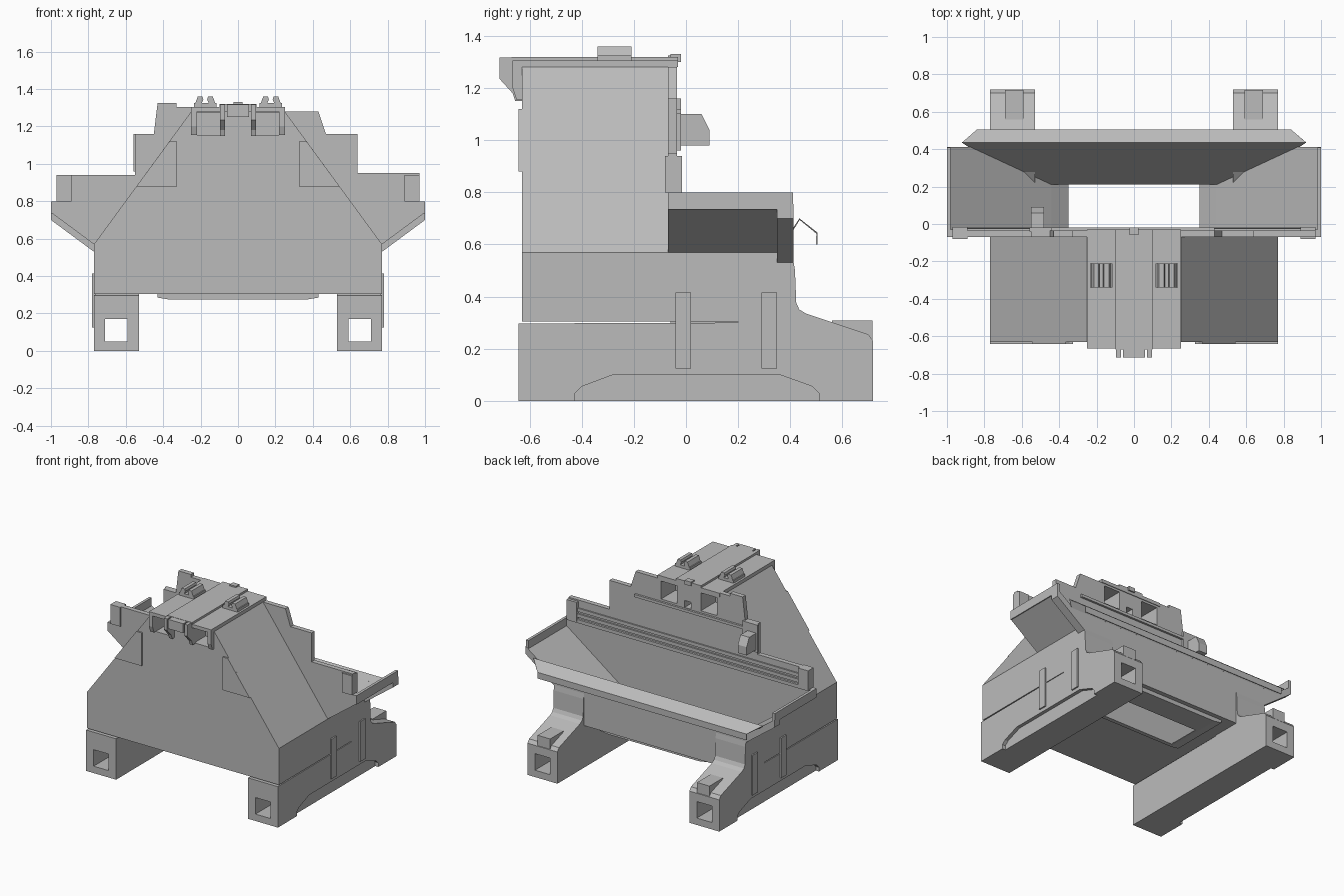
import bpy, bmesh
from mathutils import Vector

cube = bpy.data.objects.get("Cube")
if cube:
    bpy.data.objects.remove(cube, do_unlink=True)

grey = bpy.data.materials.new("housing_grey")
grey.use_nodes = True
COLOUR = (0.5, 0.5, 0.5, 1)
grey.diffuse_color = COLOUR
grey.node_tree.nodes["Principled BSDF"].inputs["Base Color"].default_value = COLOUR


def loft(name, rings, capped=True):
    """Join equal-length rings of points into a skin, closed when capped."""
    bm = bmesh.new()
    loops = [[bm.verts.new(p) for p in ring] for ring in rings]
    n = len(loops[0])
    for low, high in zip(loops, loops[1:]):
        for i in range(n if capped else n - 1):
            j = (i + 1) % n
            bm.faces.new((low[i], low[j], high[j], high[i]))
    if capped:
        bm.faces.new(loops[0])
        bm.faces.new(loops[-1])
    bmesh.ops.recalc_face_normals(bm, faces=bm.faces)
    mesh = bpy.data.meshes.new(name)
    bm.to_mesh(mesh)
    bm.free()
    mesh.materials.append(grey)
    ob = bpy.data.objects.new(name, mesh)
    bpy.context.collection.objects.link(ob)
    return ob


def prism_x(name, yz, a, b):
    return loft(name, [[(x, y, z) for y, z in yz] for x in (a, b)])


def prism_y(name, xz, a, b):
    return loft(name, [[(x, y, z) for x, z in xz] for y in (a, b)])


def box(name, x0, x1, y0, y1, z0, z1):
    return prism_y(name, [(x0, z0), (x1, z0), (x1, z1), (x0, z1)], y0, y1)


def mirrored(half):
    """Close a half outline, listed bottom to top on +x, across x = 0."""
    return half + [(-x, z) for x, z in reversed(half)]


def cut(ob, *cutters):
    for c in cutters:
        c.hide_render = True
        mod = ob.modifiers.new("cut", "BOOLEAN")
        mod.operation = "DIFFERENCE"
        mod.solver = "EXACT"
        mod.object = c
        bpy.context.view_layer.objects.active = ob
        bpy.ops.object.modifier_apply(modifier=mod.name)
        bpy.data.objects.remove(c, do_unlink=True)


# Gabled front housing with blind pockets under the cap
housing = prism_y("front_housing", mirrored([(0.77, 0.305), (0.77, 0.57), (0.25, 1.28)]), -0.63, -0.065)
cut(housing, *[box("pocket", s * 0.155 - 0.065, s * 0.155 + 0.065, -0.7, -0.5, 1.155, 1.275) for s in (-1, 1)])

# Funnel-shaped cable tray behind the housing
def funnel():
    return loft("funnel_cutter", [
        [(-x, -0.03, z), (x, -0.03, z), (x, y, z), (-x, y, z)]
        for x, y, z in ((0.35, 0.21, 0.2), (0.35, 0.21, 0.28), (0.44, 0.21, 0.35), (1.13, 0.53, 0.85))])

tray = prism_y("tray_body", mirrored([(0.77, 0.305), (0.77, 0.57), (1.0, 0.74), (1.0, 0.8)]), -0.07, 0.41)
cut(tray, funnel())
flange = prism_y("tray_back_flange", mirrored([(0.77, 0.305), (0.77, 0.53), (1.0, 0.7), (1.0, 0.76)]), 0.35, 0.412)
cut(flange, funnel())
rim = prism_y("underside_rim", mirrored([(0.37, 0.275), (0.43, 0.285), (0.43, 0.31)]), -0.06, 0.38)
cut(rim, funnel())

# Bent lip along the back of the tray
lip = loft("tray_lip", [[(s * x, y, z) for x, y, z in
           ((0.88, 0.408, 0.66), (0.92, 0.435, 0.70), (0.84, 0.505, 0.645), (0.84, 0.505, 0.6))]
           for s in (-1, 1)], capped=False)
lip.modifiers.new("thickness", "SOLIDIFY").thickness = 0.006

# Stepped plate standing between housing and tray
plate = prism_y("back_plate", [
    (0.77, 0.57), (1, 0.74), (1, 0.8), (0.97, 0.8), (0.97, 0.95), (0.64, 0.95), (0.64, 1.16),
    (0.47, 1.16), (0.43, 1.28), (0.25, 1.28), (0.25, 1.305), (-0.33, 1.305), (-0.33, 1.325),
    (-0.43, 1.325), (-0.45, 1.16), (-0.55, 1.16), (-0.55, 0.94), (-0.97, 0.94), (-0.97, 0.8),
    (-1, 0.8), (-1, 0.74), (-0.77, 0.57)], -0.07, -0.035)
windows = [(0.16, 1.2, 0.065), (-0.16, 1.2, 0.065), (0.01, 1.15, 0.025)]
for ob in (plate, housing):
    cut(ob, *[box("window", x - r, x + r, -0.2, 0.1, z - r, z + r) for x, z, r in windows])

# Horizontal ribs, end tabs and latch on the plate
for i, (z, depth) in enumerate(((0.79, 0.02), (0.83, 0.015), (0.87, 0.01))):
    box(f"plate_rib_{i}", -0.97, 0.97, -0.04, -0.03 + depth * 0.5, z, z + 0.025)
box("plate_stiffener", -0.45, 0.43, -0.04, -0.02, 1.1, 1.12)
for name, s in (("left", 1), ("right", -1)):
    lo, hi = sorted((s * 0.89, s * 0.97))
    box(name + "_end_tab", lo, hi, -0.08, -0.015, 0.8, 0.94)
prism_x("latch", [(-0.04, 0.98), (0.09, 0.98), (0.09, 1.04), (0.06, 1.1), (-0.04, 1.1)], -0.55, -0.48)
box("latch_base", -0.56, -0.44, -0.04, -0.02, 0.96, 1.16)

# Cap slab over the ridge, with a raised centre strip
box("cap_slab", -0.25, 0.25, -0.665, -0.03, 1.28, 1.305)
box("cap_centre", -0.1, 0.1, -0.67, -0.03, 1.3, 1.32)
box("cap_nose", -0.06, 0.06, -0.715, -0.66, 1.25, 1.318)
box("cap_stop", -0.025, 0.025, -0.06, -0.02, 1.3, 1.33)
arm = [(-0.62, 1.15), (-0.655, 1.15), (-0.665, 1.18), (-0.715, 1.235), (-0.715, 1.318), (-0.62, 1.318)]
corner = [(-0.62, 1.155), (-0.65, 1.155), (-0.665, 1.2), (-0.665, 1.3), (-0.62, 1.3)]

for name, s in (("left", 1), ("right", -1)):
    def sx(a, b):
        return sorted((s * a, s * b))

    # Hanging arms and split clips on the cap
    prism_x(name + "_inner_arm", arm, *sx(0.07, 0.095))
    prism_x(name + "_outer_arm", corner, *sx(0.22, 0.25))
    box(name + "_clip_base", *sx(0.115, 0.235), -0.34, -0.21, 1.3, 1.325)
    for part, c, d in (("inner", 0.145, 1), ("outer", 0.205, -1)):
        hook = [(c - d * 0.025, 1.32), (c + d * 0.01, 1.32), (c + d * 0.02, 1.345),
                (c + d * 0.015, 1.36), (c - d * 0.01, 1.36)]
        prism_y(f"{name}_{part}_clip", [(s * x, z) for x, z in hook], -0.34, -0.21)

    # Raised corner pad on the housing front
    prism_y(name + "_front_pad", [(s * x, z) for x, z in
            ((0.325, 0.88), (0.543, 0.88), (0.367, 1.12), (0.325, 1.12))], -0.642, -0.62)

    # Low upright edge at the end of the tray
    box(name + "_tray_edge", *sx(0.98, 1.0), -0.07, 0.41, 0.735, 0.8)

    # Long foot with a swept back, a square tunnel and a side recess
    foot = prism_x(name + "_foot", [
        (-0.642, 0), (0.718, 0), (0.718, 0.23), (0.7, 0.255), (0.46, 0.335), (0.435, 0.35),
        (0.423, 0.375), (0.418, 0.5), (0.41, 0.55), (0.2, 0.4), (0.2, 0.3), (-0.642, 0.297)], *sx(0.53, 0.77))
    block = box(name + "_foot_block", *sx(0.59, 0.69), 0.56, 0.716, 0.22, 0.308)
    tunnel = box("tunnel_cutter", *sx(0.59, 0.71), -1, 1, 0.05, 0.17)
    outer = [(-0.425, -0.02), (-0.425, 0.03), (-0.4, 0.055), (-0.28, 0.1),
             (0.36, 0.1), (0.485, 0.055), (0.51, 0.03), (0.51, -0.02)]
    inner = [(y * 0.95 + 0.002, z - 0.02) for y, z in outer]
    recess = loft("recess_cutter", [[(s * x, y, z) for y, z in ring]
                  for x, ring in ((0.745, inner), (0.745, outer), (0.8, outer))][1:])
    cut(foot, tunnel, recess)

    # Slim ribs on the outer side
    for part, y in (("front", -0.04), ("back", 0.29)):
        box(f"{name}_{part}_side_rib", *sx(0.76, 0.78), y, y + 0.06, 0.125, 0.415)
